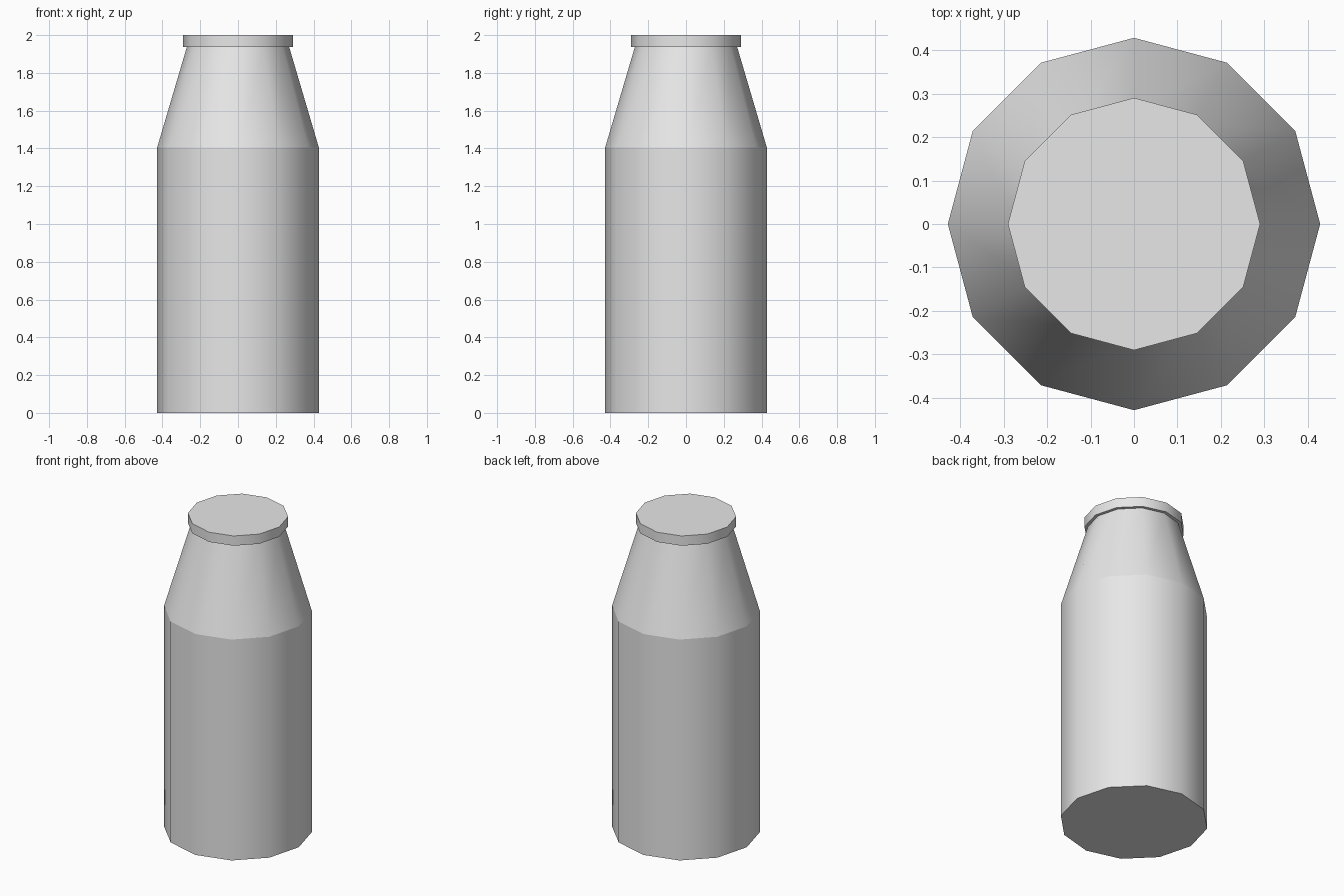
import bpy
import bmesh
import math

if "Cube" in bpy.data.objects:
    bpy.data.objects.remove(bpy.data.objects["Cube"])

SIDES = 12

glass = bpy.data.materials.new("light_grey")
glass.diffuse_color = (0.8, 0.8, 0.8, 1.0)
glass.use_nodes = True
glass.node_tree.nodes["Principled BSDF"].inputs["Base Color"].default_value = glass.diffuse_color


def frustum(name, r_low, r_high, z_low, z_high, bottom=False, top=False):
    """Twelve-sided tapered tube with optional end faces."""
    bm = bmesh.new()
    rings = []
    for r, z in ((r_low, z_low), (r_high, z_high)):
        rings.append([bm.verts.new((r * math.cos(i * math.tau / SIDES),
                                    r * math.sin(i * math.tau / SIDES), z))
                      for i in range(SIDES)])
    low, high = rings
    for i in range(SIDES):
        j = (i + 1) % SIDES
        bm.faces.new((low[i], low[j], high[j], high[i]))
    if bottom:
        bm.faces.new(low[::-1])
    if top:
        bm.faces.new(high)
    mesh = bpy.data.meshes.new(name)
    bm.to_mesh(mesh)
    bm.free()
    mesh.materials.append(glass)
    obj = bpy.data.objects.new(name, mesh)
    bpy.context.collection.objects.link(obj)
    # Smooth round the sides, crisp at the end rims
    bpy.ops.object.select_all(action='DESELECT')
    obj.select_set(True)
    bpy.context.view_layer.objects.active = obj
    bpy.ops.object.shade_smooth_by_angle(angle=math.radians(40))
    return obj


# Straight bottle body, tapered neck, and overhanging lid
frustum("bottle_body", 0.428, 0.428, 0.0, 1.405, bottom=True)
frustum("bottle_neck", 0.428, 0.27, 1.405, 1.94)
frustum("lid", 0.29, 0.29, 1.938, 2.0, bottom=True, top=True)
